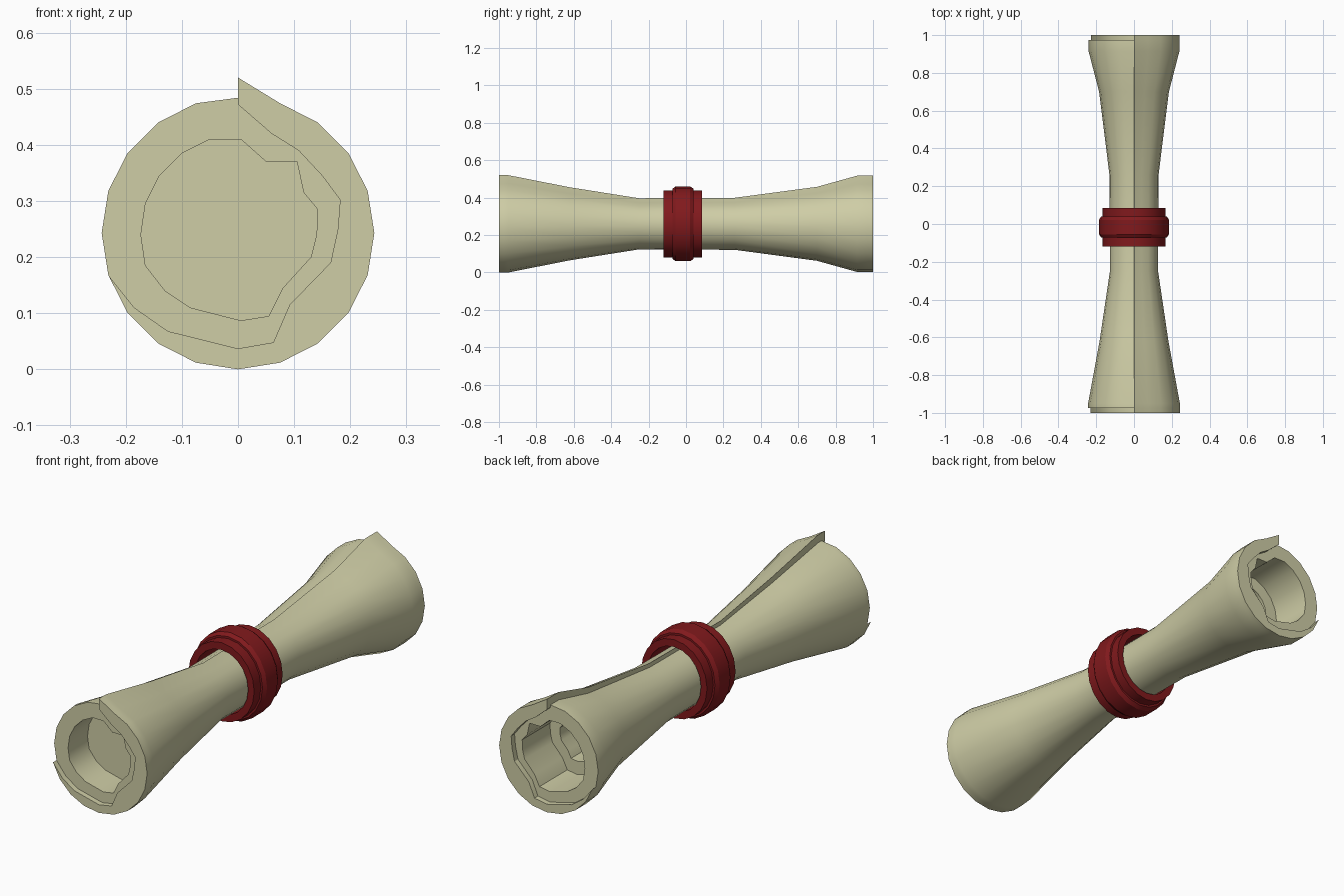
import bpy, bmesh
from math import sin, cos, pi, radians

if "Cube" in bpy.data.objects:
    bpy.data.objects.remove(bpy.data.objects["Cube"])

PIVOT = 0.26      # height the paper narrows toward


def finish(name, bm, mat):
    bmesh.ops.recalc_face_normals(bm, faces=bm.faces)
    me = bpy.data.meshes.new(name)
    bm.to_mesh(me)
    bm.free()
    ob = bpy.data.objects.new(name, me)
    bpy.context.collection.objects.link(ob)
    me.materials.append(mat)
    bpy.ops.object.select_all(action='DESELECT')
    ob.select_set(True)
    bpy.context.view_layer.objects.active = ob
    bpy.ops.object.shade_smooth_by_angle(angle=radians(30))
    return ob


def material(name, rgb):
    m = bpy.data.materials.new(name)
    m.diffuse_color = (*rgb, 1)
    m.use_nodes = True
    m.node_tree.nodes["Principled BSDF"].inputs["Base Color"].default_value = m.diffuse_color
    return m


def ring(bm, pts, y, s=1.0):
    return [bm.verts.new((x * s, y, PIVOT + (z - PIVOT) * s)) for x, z in pts]


def skin(bm, a, b):
    n = len(a)
    for i in range(n):
        j = (i + 1) % n
        bm.faces.new((a[i], a[j], b[j], b[i]))


def loop_edges(bm, loop):
    return [bm.edges.get((loop[i - 1], loop[i])) for i in range(len(loop))]


paper = material("paper", (0.62, 0.61, 0.38))
red = material("red", (0.22, 0.01, 0.012))

# Rolled outline with a raised flap at the top, and the rolled layers inside it
outline = [(0.243 * sin(k * pi / 10), 0.243 + 0.243 * cos(k * pi / 10)) for k in range(21)]
outline[0] = (0, 0.52)
outline[20] = (0, 0.484)
hole = [(-0.05, 0.41), (0.005, 0.41), (0.05, 0.37), (0.105, 0.37), (0.117, 0.315),
        (0.142, 0.285), (0.14, 0.24), (0.13, 0.2), (0.08, 0.145), (0.055, 0.095),
        (0.005, 0.087), (-0.085, 0.11), (-0.13, 0.14), (-0.165, 0.185),
        (-0.173, 0.24), (-0.165, 0.295), (-0.14, 0.345), (-0.1, 0.385)]
seam = [(-0.185, 0.11), (-0.125, 0.068), (0, 0.037), (0.063, 0.048), (0.092, 0.115),
        (0.165, 0.19), (0.178, 0.25), (0.182, 0.302), (0.15, 0.345), (0.108, 0.39),
        (0.06, 0.42), (0, 0.472)]

# Scroll body: outer skin pinched in the middle
bm = bmesh.new()
stations = [(-0.975, 1), (-0.95, 1), (-0.62, 0.75), (-0.25, 0.525),
            (0.26, 0.535), (0.7, 0.76), (0.915, 0.99), (0.975, 0.99)]
rings = [ring(bm, outline, y, s) for y, s in stations]
for a, b in zip(rings, rings[1:]):
    skin(bm, a, b)

# Recessed ends: plain pocket in front, stepped pocket at the back
for outer, steps in ((rings[0], [(-0.975, 1), (-0.835, 1)]),
                     (rings[-1], [(0.975, 1), (0.775, 1), (0.775, 0.65), (0.55, 0.65)])):
    inner = [ring(bm, hole, y, s) for y, s in steps]
    for a, b in zip(inner, inner[1:]):
        skin(bm, a, b)
    bm.faces.new(inner[-1])
    bmesh.ops.triangle_fill(bm, use_beauty=True,
                            edges=loop_edges(bm, outer) + loop_edges(bm, inner[0]))
finish("scroll_body", bm, paper)

# Outer sheet layer standing proud of both ends
for name, side, s in (("front_sheet_lip", -1, 1), ("back_sheet_lip", 1, 0.99)):
    bm = bmesh.new()
    lip = outline[:15] + seam
    a, b = ring(bm, lip, side * 0.975, s), ring(bm, lip, side, s)
    skin(bm, a, b)
    bm.faces.new(a)
    bm.faces.new(b)
    finish(name, bm, paper)

# Red band: stepped profile turned around the middle, slightly oval
bm = bmesh.new()
profile = [(-0.12, 0.146), (-0.12, 0.179), (-0.072, 0.179), (-0.072, 0.188), (-0.055, 0.2),
           (0.022, 0.2), (0.04, 0.188), (0.04, 0.179), (0.085, 0.179), (0.085, 0.146)]
turns = [[bm.verts.new((0.925 * r * sin(k * pi / 10), y, PIVOT + r * cos(k * pi / 10)))
          for y, r in profile] for k in range(20)]
for k in range(20):
    skin(bm, turns[k - 1], turns[k])
finish("red_band", bm, red)
